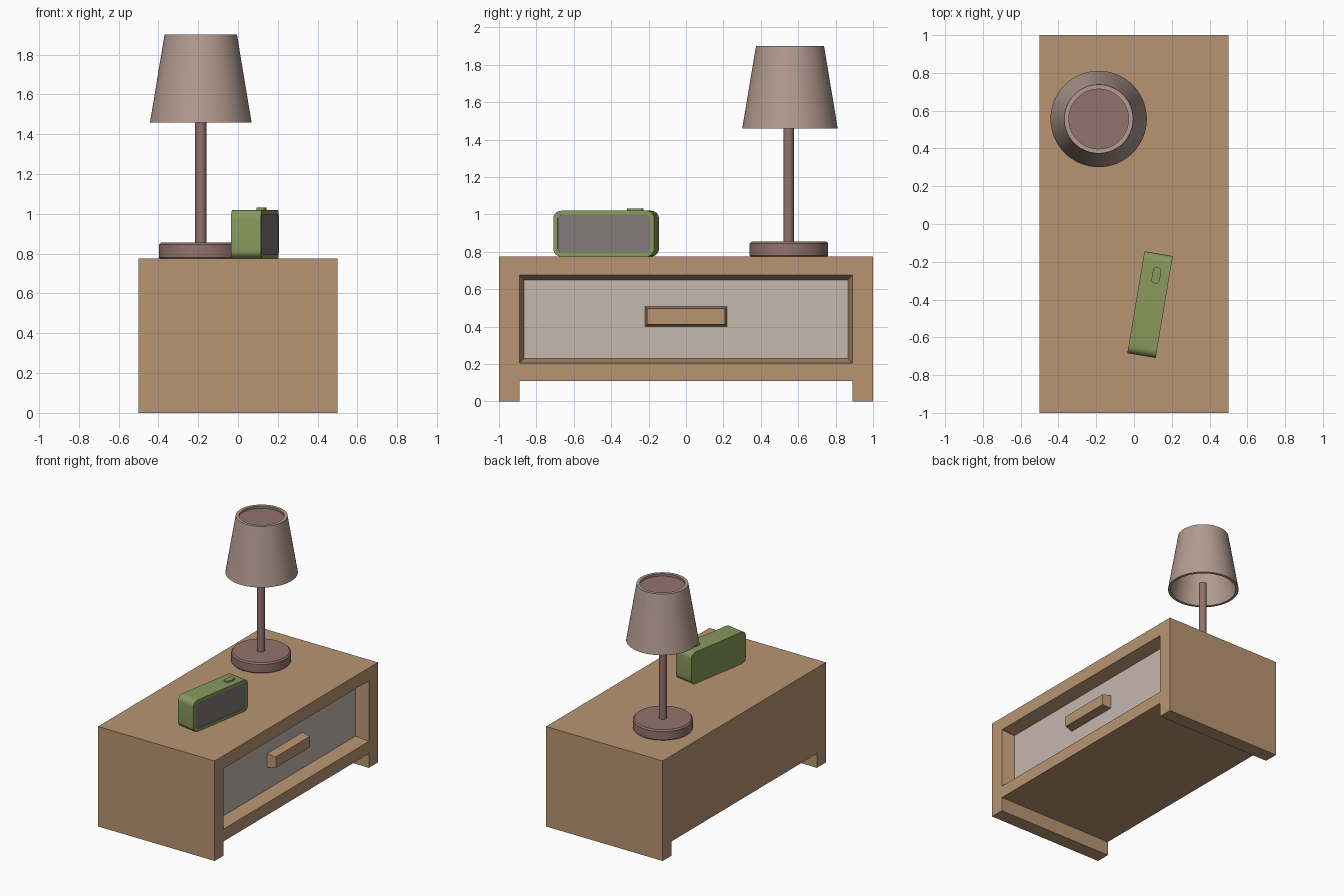
import bpy, bmesh, math

if "Cube" in bpy.data.objects:
    bpy.data.objects.remove(bpy.data.objects["Cube"])


def mat(name, rgb):
    m = bpy.data.materials.new(name)
    m.diffuse_color = (*rgb, 1)
    m.use_nodes = True
    m.node_tree.nodes["Principled BSDF"].inputs["Base Color"].default_value = m.diffuse_color
    return m


wood = mat("wood", (0.48, 0.30, 0.17))
panel = mat("pale_panel", (0.55, 0.48, 0.43))
stand = mat("stand_brown", (0.29, 0.17, 0.15))
fabric = mat("shade_fabric", (0.45, 0.33, 0.28))
green = mat("clock_green", (0.25, 0.32, 0.11))
dark = mat("screen_grey", (0.22, 0.19, 0.19))


def finish(name, bm, material, smooth=False):
    bmesh.ops.remove_doubles(bm, verts=bm.verts, dist=1e-5)
    bmesh.ops.recalc_face_normals(bm, faces=bm.faces)
    me = bpy.data.meshes.new(name)
    bm.to_mesh(me)
    bm.free()
    me.materials.append(material)
    ob = bpy.data.objects.new(name, me)
    bpy.context.collection.objects.link(ob)
    if smooth:
        bpy.ops.object.select_all(action='DESELECT')
        ob.select_set(True)
        bpy.context.view_layer.objects.active = ob
        bpy.ops.object.shade_smooth_by_angle(angle=math.radians(30))
    return ob


def loft(name, sections, material, smooth=False):
    """Join (x, [(y, z), ...]) sections and cap both ends."""
    bm = bmesh.new()
    rings = [[bm.verts.new((x, y, z)) for y, z in pts] for x, pts in sections]
    n = len(rings[0])
    for a, b in zip(rings, rings[1:]):
        for i in range(n):
            j = (i + 1) % n
            bm.faces.new((a[i], a[j], b[j], b[i]))
    bm.faces.new(rings[0])
    bm.faces.new(rings[-1])
    return finish(name, bm, material, smooth)


def lathe(name, profile, centre, material, closed=False, steps=64):
    """Spin an (r, z) profile about the vertical axis."""
    bm = bmesh.new()
    vs = [bm.verts.new((r, 0, z)) for r, z in profile]
    edges = [bm.edges.new(p) for p in zip(vs, vs[1:])]
    if closed:
        edges.append(bm.edges.new((vs[-1], vs[0])))
    bmesh.ops.spin(bm, geom=vs + edges, cent=(0, 0, 0), axis=(0, 0, 1),
                   angle=2 * math.pi, steps=steps, use_merge=True)
    ob = finish(name, bm, material, True)
    ob.location = (*centre, 0)
    return ob


def rect(y0, y1, z0, z1):
    return [(y0, z0), (y1, z0), (y1, z1), (y0, z1)]


def rrect(w, h, r, n=8):
    pts = []
    for k, (sy, sz) in enumerate([(1, 1), (-1, 1), (-1, -1), (1, -1)]):
        for i in range(n + 1):
            a = math.pi / 2 * (k + i / n)
            pts.append((sy * (w / 2 - r) + r * math.cos(a),
                        sz * (h / 2 - r) + r * math.sin(a)))
    return pts


# Cabinet: arch-shaped profile with full-depth side feet
TOP = 0.775
arch = [(-1, 0), (-.89, 0), (-.89, .11), (.89, .11), (.89, 0), (1, 0), (1, TOP), (-1, TOP)]
cabinet = loft("cabinet_body", [(-.5, arch), (.5, arch)], wood)

# Drawer recess with slightly tapered walls
inner = rect(-.865, .865, .23, .65)
outer = rect(-.89, .89, .205, .675)
cutter = loft("recess_cutter", [(.4, inner), (.5, outer), (.55, outer)], wood)
cutter.hide_render = True
cutter.hide_viewport = True
cutter.display_type = 'WIRE'
cut = cabinet.modifiers.new("recess", 'BOOLEAN')
cut.operation = 'DIFFERENCE'
cut.solver = 'EXACT'
cut.object = cutter

# Drawer front and handle
loft("drawer_front", [(.39, inner), (.403, inner)], panel)
loft("drawer_handle", [(.40, rect(-.22, .22, .40, .508)),
                       (.47, rect(-.208, .208, .412, .496))], wood)

# Lamp: foot, pole, hollow shade and its recessed top disc
lathe("lamp_base", [(0, TOP), (.205, TOP), (.21, TOP + .006), (.21, .845),
                    (.2, .855), (0, .855)], (-.187, .55), stand)
lathe("lamp_pole", [(0, .85), (.028, .85), (.028, 1.51), (0, 1.51)],
      (-.187, .55), stand, steps=32)
lathe("lamp_shade", [(.255, 1.46), (.182, 1.9), (.158, 1.9), (.235, 1.46)],
      (-.187, .556), fabric, closed=True)
lathe("shade_top_disc", [(0, 1.87), (.162, 1.87), (.162, 1.88), (0, 1.88)],
      (-.187, .556), stand)

# Alarm clock: rounded case, inset screen and top button
H = 0.245
case, face = rrect(.547, H, .042), rrect(.5, .2, .022)
turn = math.radians(-9.5)
cx, cy = .085, -.427
shell = loft("clock_case", [(-.076, case), (.076, case), (.076, face), (.066, face)], green, True)
screen = loft("clock_screen", [(.06, face), (.072, face)], dark, True)
for ob in (shell, screen):
    ob.location = (cx, cy, TOP + H / 2)
    ob.rotation_euler.z = turn

pill = rrect(.088, .044, .0219)
button = loft("clock_button", [(-.01, pill), (.011, pill)], green, True)
button.location = (.118, -.272, TOP + H)
button.rotation_euler = (0, -math.pi / 2, turn)
